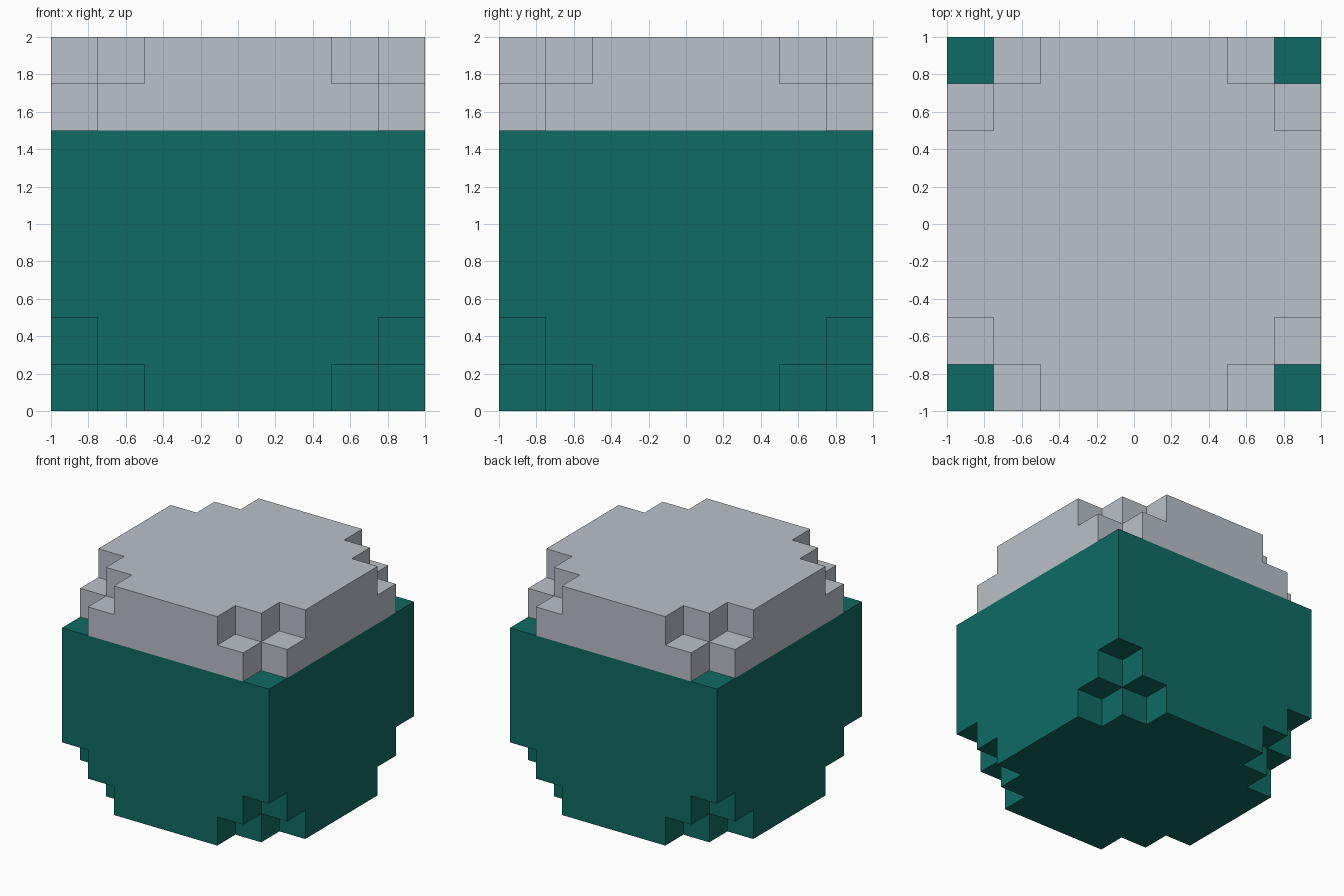
import bpy, bmesh, math
from mathutils import Vector

if "Cube" in bpy.data.objects:
    bpy.data.objects.remove(bpy.data.objects["Cube"])

N, S = 8, 0.25          # grid cells per side, cell size
SPLIT = 6               # layer where the colour changes (z = 1.5)


def material(name, rgb):
    m = bpy.data.materials.new(name)
    m.diffuse_color = (*rgb, 1)
    m.use_nodes = True
    m.node_tree.nodes["Principled BSDF"].inputs["Base Color"].default_value = m.diffuse_color
    return m


def solid(c):
    """A full cube whose eight corners lose a small stepped pyramid of cells."""
    if any(i < 0 or i >= N for i in c):
        return False
    return sum(min(i, N - 1 - i) for i in c) > 1


def build(name, low, high, mat, open_bottom=False):
    inside = lambda c: low <= c[2] < high and solid(c)
    bm = bmesh.new()
    for x in range(N):
        for y in range(N):
            for z in range(low, high):
                if not inside((x, y, z)):
                    continue
                centre = Vector((x + 0.5 - N / 2, y + 0.5 - N / 2, z + 0.5))
                for axis in range(3):
                    for sign in (-1, 1):
                        n = Vector((0, 0, 0))
                        n[axis] = sign
                        near = (x + int(n.x), y + int(n.y), z + int(n.z))
                        if inside(near):
                            continue
                        if open_bottom and near[2] < low:
                            continue
                        u = Vector((0, 0, 0))
                        u[(axis + 1) % 3] = 1
                        v = n.cross(u)
                        bm.faces.new([bm.verts.new((centre + (n + a * u + b * v) / 2) * S)
                                      for a, b in ((-1, -1), (1, -1), (1, 1), (-1, 1))])
    # Weld the cell faces and merge them into large flat faces
    bmesh.ops.remove_doubles(bm, verts=bm.verts[:], dist=0.001)
    bmesh.ops.dissolve_limit(bm, angle_limit=math.radians(1),
                             verts=bm.verts[:], edges=bm.edges[:])
    me = bpy.data.meshes.new(name)
    bm.to_mesh(me)
    bm.free()
    me.materials.append(mat)
    ob = bpy.data.objects.new(name, me)
    bpy.context.collection.objects.link(ob)
    return ob


# Green lower body with stepped bottom corners
build("body", 0, SPLIT, material("teal green", (0.0048, 0.147, 0.127)))
# Grey cap with stepped top corners
build("cap", SPLIT, N, material("light grey", (0.49, 0.533, 0.585)), open_bottom=True)
